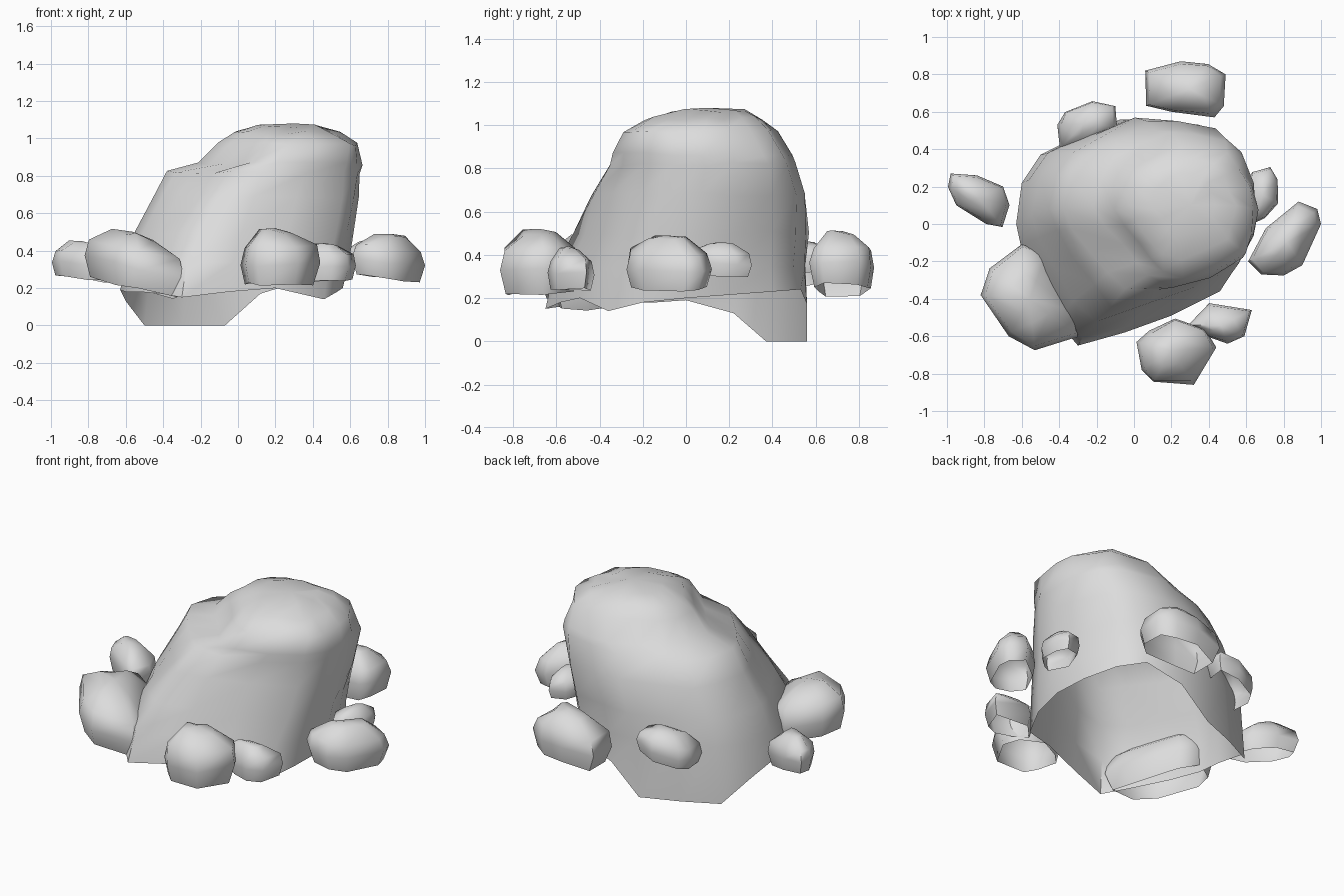
import bpy, bmesh, math, random
from mathutils import Vector

random.seed(4)
if "Cube" in bpy.data.objects:
    bpy.data.objects.remove(bpy.data.objects["Cube"], do_unlink=True)

stone = bpy.data.materials.new("stone_grey")
stone.use_nodes = True
colour = (0.72, 0.72, 0.72, 1)
stone.diffuse_color = colour
stone.node_tree.nodes["Principled BSDF"].inputs["Base Color"].default_value = colour


def loft(name, rings, apex):
    """Skin closed rings from bottom to top, close with an apex, leave the underside open."""
    bm = bmesh.new()
    loops = [[bm.verts.new(p) for p in ring] for ring in rings]
    count = len(loops[0])
    for low, high in zip(loops, loops[1:]):
        for i in range(count):
            j = (i + 1) % count
            bm.faces.new((low[i], low[j], high[j], high[i]))
    tip = bm.verts.new(apex)
    for i in range(count):
        bm.faces.new((loops[-1][i], loops[-1][(i + 1) % count], tip))
    mesh = bpy.data.meshes.new(name)
    bm.to_mesh(mesh)
    bm.free()
    mesh.materials.append(stone)
    obj = bpy.data.objects.new(name, mesh)
    bpy.context.collection.objects.link(obj)
    bpy.ops.object.select_all(action='DESELECT')
    obj.select_set(True)
    bpy.context.view_layer.objects.active = obj
    bpy.ops.object.shade_smooth_by_angle(angle=math.radians(62))


def bounds(points, axis):
    values = [p[axis] for p in points]
    return min(values), max(values)


def remap(value, old, new):
    return new[0] + (value - old[0]) / (old[1] - old[0]) * (new[1] - new[0])


# Boulder: uneven bottom rim, counter-clockwise from the front corner
rim = [Vector(p) for p in (
    (-.3, -.65, .15), (-.05, -.58, .18), (.2, -.49, .2), (.46, -.36, .14),
    (.53, -.2, .18), (.56, 0, .2), (.53, .2, .215), (.46, .4, .23),
    (.35, .53, .24), (.12, .56, .17), (-.07, .56, 0), (-.3, .47, 0),
    (-.5, .37, 0), (-.6, .22, .13), (-.63, 0, .19), (-.6, -.14, .18),
    (-.53, -.32, .18), (-.41, -.52, .17))]
span_x, span_y = bounds(rim, 0), bounds(rim, 1)

# Boulder levels: height, x range, y range, roundness, front right cut, back left cut
levels = (
    (.34, (-.6, .59), (-.6, .56), 0, 0, .08),
    (.5, (-.54, .62), (-.53, .56), .05, .05, .1),
    (.68, (-.45, .65), (-.47, .55), .1, .15, .05),
    (.82, (-.37, .66), (-.41, .5), .1, .25, 0),
    (.865, (-.21, .66), (-.385, .485), .15, .55, .05),
    (.97, (-.1, .65), (-.33, .42), .2, .5, .1),
    (1.03, (-.03, .54), (-.22, .36), .3, .4, .1),
    (1.065, (.1, .43), (-.08, .27), .4, .2, .1))

rings = [rim]
for z, range_x, range_y, roundness, front_cut, back_cut in levels:
    ring = []
    for p in rim:
        u = Vector((remap(p.x, span_x, (-1, 1)), remap(p.y, span_y, (-1, 1))))
        u = u.lerp(u.normalized(), roundness)
        u *= 1 - max(0, u.x * u.y) * (back_cut if u.x > 0 else front_cut)
        ring.append(Vector((remap(u.x, (-1, 1), range_x) + random.uniform(-.01, .01),
                            remap(u.y, (-1, 1), range_y) + random.uniform(-.01, .01),
                            z + random.uniform(-.01, .01))))
    rings.append(ring)
loft("boulder", rings, (.3, .1, 1.08))


# Small rocks: an outline swelling from an open base, then closing in to a low crown
def small_rock(name, base, crown, tilt, outline):
    points = [Vector(p) for p in outline]
    centre = sum(points, Vector((0, 0))) / len(points)
    rings = []
    for height, scale in ((0, .86), (.36, 1), (.68, .9), (.95, .42)):
        ring = []
        for p in points:
            wobble = random.uniform(-.04, .04)
            x, y = centre + (p - centre) * (scale + min(wobble, 1 - scale))
            z = base + (crown - base) * (height + wobble) + tilt * (x - centre.x)
            ring.append((x, y, z))
        rings.append(ring)
    loft(name, rings, (*centre, crown))


small_rock("rock_right", .25, .45, -.12, (
    (-.7, -.02), (-.66, .1), (-.7, .2), (-.84, .26),
    (-.98, .27), (-1, .2), (-.95, .1), (-.79, 0)))
small_rock("rock_front_right", .2, .5, -.22, (
    (-.29, -.6), (-.3, -.47), (-.47, -.16), (-.6, -.1),
    (-.78, -.23), (-.82, -.38), (-.67, -.6), (-.53, -.68)))
small_rock("rock_back_right", .28, .46, .25, (
    (-.4, .4), (-.3, .4), (-.09, .52), (-.1, .63),
    (-.22, .66), (-.37, .6), (-.41, .53)))
small_rock("rock_back", .24, .51, .12, (
    (.06, .63), (.2, .6), (.43, .57), (.48, .63),
    (.49, .8), (.4, .86), (.25, .87), (.06, .82)))
small_rock("rock_left_small", .3, .46, 0, (
    (.64, 0), (.7, .03), (.77, .11), (.77, .24),
    (.73, .31), (.63, .28), (.57, .12)))
small_rock("rock_left", .25, .49, -.1, (
    (.61, -.2), (.68, -.27), (.8, -.28), (.9, -.22),
    (1, 0), (.98, .08), (.88, .12), (.7, -.02)))
small_rock("rock_front_small", .24, .44, 0, (
    (.29, -.54), (.38, -.6), (.5, -.64), (.59, -.6),
    (.63, -.46), (.4, -.42)))
small_rock("rock_front", .22, .52, 0, (
    (.01, -.63), (.04, -.78), (.1, -.85), (.32, -.86),
    (.44, -.66), (.38, -.56), (.22, -.5), (.08, -.57)))
